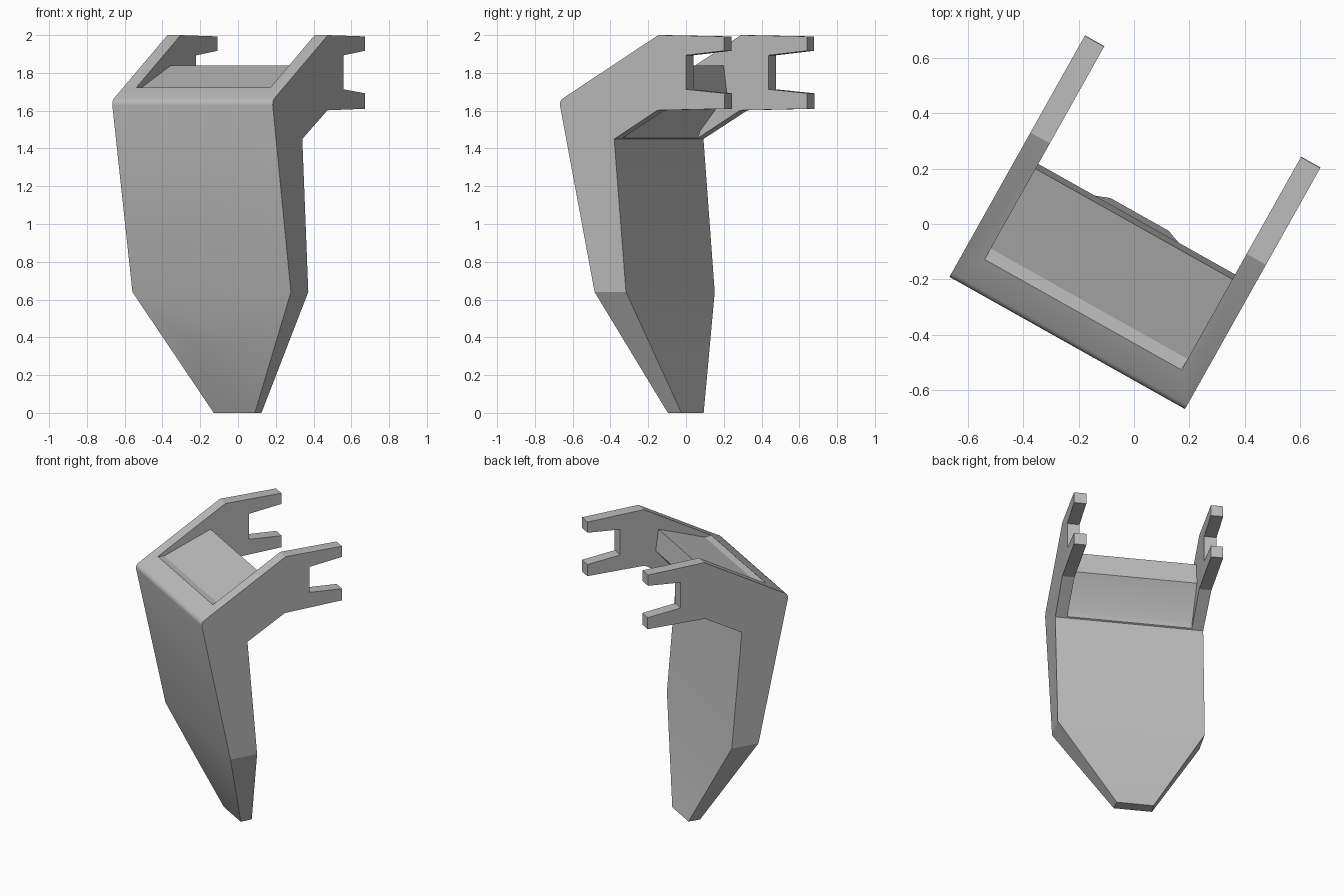
import bpy
import bmesh
import math

cube = bpy.data.objects.get("Cube")
if cube:
    bpy.data.objects.remove(cube, do_unlink=True)

TURN = math.radians(-29.3)

grey = bpy.data.materials.new("plain_grey")
grey.use_nodes = True
grey.diffuse_color = (0.5, 0.5, 0.5, 1)
grey.node_tree.nodes["Principled BSDF"].inputs["Base Color"].default_value = (0.5, 0.5, 0.5, 1)


def prism(bm, profile):
    """Side outline of (depth, height, half width), spanned across the width."""
    left = [bm.verts.new((-w, y, z)) for y, z, w in profile]
    right = [bm.verts.new((w, y, z)) for y, z, w in profile]
    n = len(profile)
    faces = [bm.faces.new((left[i], left[(i + 1) % n], right[(i + 1) % n], right[i]))
             for i in range(n)]
    caps = [bm.faces.new(left[::-1]), bm.faces.new(right)]
    return left, right, faces, caps


def make_object(name, bm):
    bmesh.ops.recalc_face_normals(bm, faces=bm.faces)
    mesh = bpy.data.meshes.new(name)
    bm.to_mesh(mesh)
    bm.free()
    mesh.materials.append(grey)
    obj = bpy.data.objects.new(name, mesh)
    bpy.context.collection.objects.link(obj)
    obj.rotation_euler.z = TURN
    return obj


# Shell: pointed slab whose head carries forked side arms
W = 0.487
outline = [
    (-0.285, 0.64, 0.481), (-0.497, 1.652, W), (0.105, 2.0, W),
    (0.505, 1.993, W), (0.505, 1.917, W), (0.273, 1.893, W),
    (0.273, 1.713, W), (0.507, 1.692, W), (0.507, 1.61, W),
    (0.1, 1.602, W), (-0.165, 1.45, 0.483), (-0.095, 0.64, 0.48),
    (0.04, 0.0, 0.12), (-0.04, 0.0, 0.125),
]
bm = bmesh.new()
left, right, faces, caps = prism(bm, outline)

# Fold the sides where the tip begins
for cap, row in zip(caps, (left, right)):
    bmesh.utils.face_split(cap, row[0], row[11])

# Raised middle of the front tip
bm.faces.remove(faces[13])
ridge_l = bm.verts.new((-0.15, -0.213, 0.35))
ridge_r = bm.verts.new((0.15, -0.213, 0.35))
for loop in ((left[0], right[0], ridge_r, ridge_l),
             (ridge_l, ridge_r, right[13], left[13]),
             (left[0], ridge_l, left[13]),
             (right[0], right[13], ridge_r)):
    bm.faces.new(loop)

# Rounded front brow
brow = bm.edges.get((left[1], right[1]))
bmesh.ops.bevel(bm, geom=[brow], offset=0.025, segments=3, profile=0.5, affect='EDGES')
shell = make_object("shell", bm)

# Opening between the arms, leaving the sloped top panel and back ledge
G = 0.407
opening = [(-0.375, 2.3, G), (-0.375, 1.722, G), (-0.33, 1.717, G),
           (0.0, 1.84, G), (0.02, 1.69, G), (-0.145, 1.49, G),
           (-0.16, 1.44, G), (0.1, 1.3, G), (0.8, 1.3, G), (0.8, 2.3, G)]
bm = bmesh.new()
prism(bm, opening)
cutter = make_object("opening_cutter", bm)
cutter.hide_render = True

cut = shell.modifiers.new("opening", 'BOOLEAN')
cut.operation = 'DIFFERENCE'
cut.solver = 'EXACT'
cut.object = cutter

bpy.context.view_layer.update()
bpy.ops.object.select_all(action='DESELECT')
shell.select_set(True)
bpy.context.view_layer.objects.active = shell
bpy.ops.object.modifier_apply(modifier=cut.name)
bpy.data.objects.remove(cutter, do_unlink=True)
bpy.ops.object.shade_smooth_by_angle(angle=math.radians(25))
